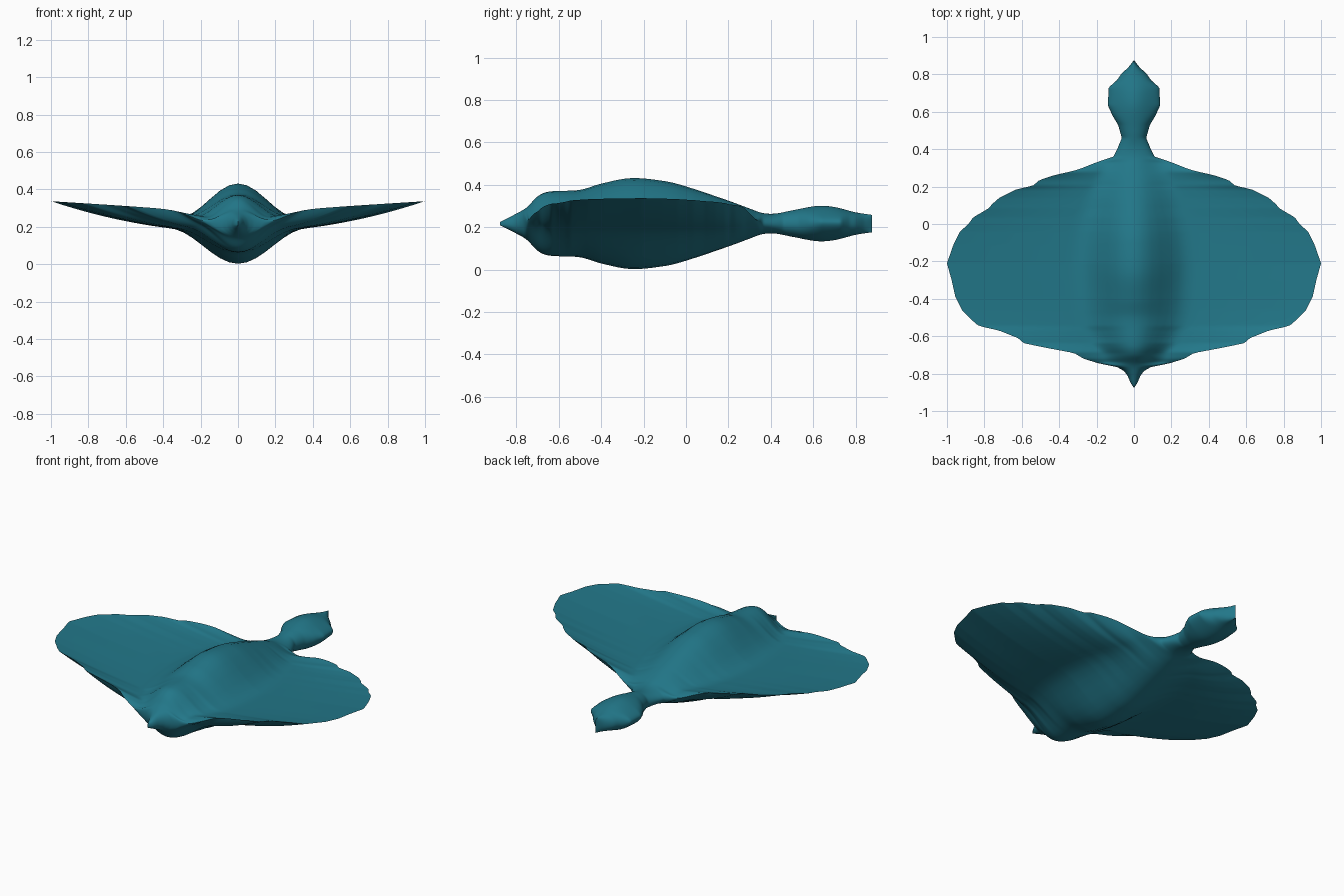
import bpy
import bmesh
import math
from mathutils import Vector

cube = bpy.data.objects.get("Cube")
if cube:
    bpy.data.objects.remove(cube, do_unlink=True)

ROWS = 220          # cross-sections from nose to tail
HALF = 32           # points across each half of a section
MID_Z = 0.217       # height of the body axis
NOSE_Y, TAIL_Y = -0.877, 0.877

# Scalloped outline seen from above: (y, half width)
OUTLINE = [(-.877, 0), (-.85, .018), (-.81, .035), (-.785, .055), (-.765, .09), (-.745, .19),
           (-.72, .27), (-.69, .32), (-.66, .48), (-.637, .59), (-.61, .62), (-.57, .72),
           (-.545, .83), (-.52, .86), (-.46, .92), (-.39, .955), (-.3, .975), (-.21, 1),
           (-.11, .965), (-.04, .93), (0, .885), (.035, .86), (.085, .775), (.105, .76),
           (.14, .72), (.185, .63), (.205, .54), (.235, .505), (.26, .43), (.285, .32),
           (.3, .275), (.33, .2), (.36, .11), (.4, .09), (.46, .065), (.53, .085),
           (.58, .115), (.635, .14), (.73, .135), (.77, .09), (.8, .07), (.84, .028), (.877, 0)]

# Ridge seen from the side: (y, half height)
RIDGE = [(-.877, .008), (-.8, .047), (-.75, .077), (-.7, .128), (-.65, .15), (-.5, .159),
         (-.4, .188), (-.26, .214), (-.1, .2), (0, .175), (.2, .108), (.3, .071),
         (.36, .05), (.42, .047), (.5, .062), (.62, .083), (.7, .078), (.8, .053), (.877, .041)]

# Rise of the wing rim: (half width, height)
RISE = [(0, .213), (.1, .216), (.2, .236), (.27, .262), (.35, .288), (.5, .304), (1, .337)]


def sample(table, t, smooth=False):
    """Read a value from a table, along straight or smooth segments."""
    t = min(max(t, table[0][0]), table[-1][0])
    i = 0
    while i < len(table) - 2 and t > table[i + 1][0]:
        i += 1
    (x0, a), (x1, b) = table[i], table[i + 1]
    f = (t - x0) / (x1 - x0)
    if not smooth:
        return a + (b - a) * f

    def slope(j):
        lo, hi = max(j - 1, 0), min(j + 1, len(table) - 1)
        return (table[hi][1] - table[lo][1]) / (table[hi][0] - table[lo][0])
    m0, m1 = slope(i) * (x1 - x0), slope(i + 1) * (x1 - x0)
    return (a * (1 + 2 * f) * (1 - f) ** 2 + m0 * f * (1 - f) ** 2
            + b * f * f * (3 - 2 * f) + m1 * f * f * (f - 1))


def bell(x, reach):
    """Soft hump that fades to nothing at its reach."""
    s = min(x / max(reach, 1e-6), 1)
    return 0.5 + 0.5 * math.cos(math.pi * s)


def surface_height(r, width, half_height, side):
    """Height at fraction r of the half width; side is 1 above, -1 below."""
    rim = sample(RISE, width, smooth=True)
    ridge = MID_Z + side * half_height
    # Wing: a humped back and belly curving out to a thin rim
    if side > 0:
        base, power, reach = 0.235, 1.5, 0.12 + 0.2 * width
    else:
        base, power, reach = 0.17, 2, 0.14 + 0.22 * width
    wing = base + (rim - base) * r ** power
    wing += (ridge - base) * bell(r * width, min(width, reach))
    # Nose and tail: a plain oval
    oval = rim + (ridge - rim) * math.sqrt(max(0, 1 - r * r))
    k = min(max((width - 0.08) / 0.14, 0), 1)
    k = k * k * (3 - 2 * k)
    return oval + (wing - oval) * k


def section(y):
    """Closed loop of points around the body at one station."""
    width = sample(OUTLINE, y)
    height = sample(RIDGE, y, smooth=True)
    across = [math.sin(math.pi / 2 * i / HALF) for i in range(-HALF, HALF + 1)]
    top = [Vector((r * width, y, surface_height(abs(r), width, height, 1))) for r in across]
    low = [Vector((r * width, y, surface_height(abs(r), width, height, -1))) for r in across]
    return top + low[-2:0:-1]


# Loft the sections into one skin
bm = bmesh.new()
rings = []
for n in range(ROWS + 1):
    y = NOSE_Y + (TAIL_Y - NOSE_Y) * n / ROWS
    rings.append([bm.verts.new(p) for p in section(y)])
for a, b in zip(rings, rings[1:]):
    for i in range(len(a)):
        j = (i + 1) % len(a)
        bm.faces.new((a[i], a[j], b[j], b[i]))

# Zip the nose and the upright tail edge shut
bmesh.ops.remove_doubles(bm, verts=rings[0] + rings[-1], dist=1e-5)
bmesh.ops.recalc_face_normals(bm, faces=bm.faces)

mesh = bpy.data.meshes.new("winged_body")
bm.to_mesh(mesh)
bm.free()
body = bpy.data.objects.new("winged_body", mesh)
bpy.context.collection.objects.link(body)

# Teal skin
teal = bpy.data.materials.new("teal")
teal.use_nodes = True
color = (0.016, 0.185, 0.25, 1)
teal.diffuse_color = color
teal.node_tree.nodes["Principled BSDF"].inputs["Base Color"].default_value = color
mesh.materials.append(teal)

bpy.ops.object.select_all(action='DESELECT')
body.select_set(True)
bpy.context.view_layer.objects.active = body
bpy.ops.object.shade_smooth_by_angle(angle=math.radians(50))
